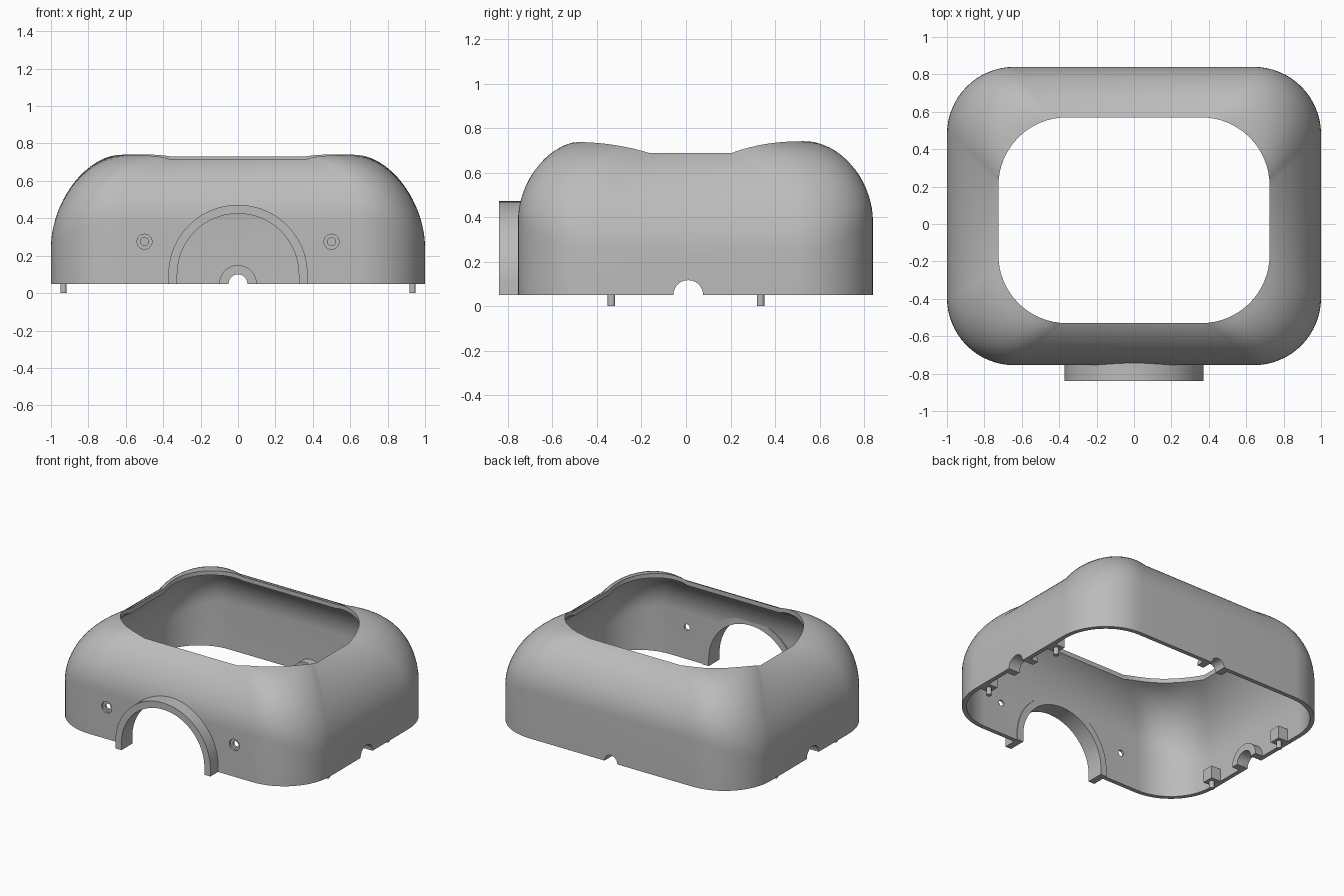
import bpy, bmesh, math
from mathutils import Matrix, Vector

if "Cube" in bpy.data.objects:
    bpy.data.objects.remove(bpy.data.objects["Cube"], do_unlink=True)

grey = bpy.data.materials.new("plain grey")
grey.use_nodes = True
grey.diffuse_color = (0.5, 0.5, 0.5, 1)
grey.node_tree.nodes["Principled BSDF"].inputs["Base Color"].default_value = (0.5, 0.5, 0.5, 1)

BASE, TOP, WALL = 0.05, 0.742, 0.03
BODY_Y = 0.0425          # centre of the outer outline
OPEN_Y = 0.02            # centre of the top opening
FRONT, BACK = -0.755, 0.84


def finish(name, bm):
    bmesh.ops.recalc_face_normals(bm, faces=bm.faces)
    mesh = bpy.data.meshes.new(name)
    bm.to_mesh(mesh)
    bm.free()
    mesh.materials.append(grey)
    obj = bpy.data.objects.new(name, mesh)
    bpy.context.collection.objects.link(obj)
    return obj


def smooth(obj):
    bpy.ops.object.select_all(action="DESELECT")
    obj.select_set(True)
    bpy.context.view_layer.objects.active = obj
    bpy.ops.object.shade_smooth_by_angle(angle=math.radians(32))


def outline(half_x, half_y, centre_y, radius, steps=16):
    """Rounded rectangle as (point, outward normal) pairs."""
    result = []
    for q, (sx, sy) in enumerate([(1, 1), (-1, 1), (-1, -1), (1, -1)]):
        centre = Vector((sx * (half_x - radius), centre_y + sy * (half_y - radius)))
        for i in range(steps + 1):
            a = (q + i / steps) * math.pi / 2
            n = Vector((math.cos(a), math.sin(a)))
            result.append((centre + n * radius, n))
    return result


def dome_section(p, q, n, inset, steps=16):
    """Wall and fillet from the base up to the opening edge."""
    radius = 0.5 * n.x ** 2 + 0.36 * n.y ** 2 - inset
    start = p - n * inset
    depth = (start - q).dot(n)
    sweep = math.acos(1 - depth / radius)
    points = [Vector((start.x, start.y, BASE))]
    for i in range(steps + 1):
        t = sweep * i / steps
        flat = start.lerp(q, radius * (1 - math.cos(t)) / depth)
        points.append(Vector((flat.x, flat.y, TOP - inset - radius + radius * math.sin(t))))
    return points


def build_shell():
    bm = bmesh.new()
    loops = []
    outer = outline(1, 0.7975, BODY_Y, 0.36)
    opening = outline(0.725, 0.55, OPEN_Y, 0.365)
    for (p, n), (q, _) in zip(outer, opening):
        section = dome_section(p, q, n, 0) + dome_section(p, q, n, WALL)[::-1]
        loops.append([bm.verts.new(v) for v in section])
    for a, b in zip(loops, loops[1:] + loops[:1]):
        for i in range(len(a)):
            j = (i + 1) % len(a)
            bm.faces.new((a[i], b[i], b[j], a[j]))
    return finish("shell", bm)


def cylinder(name, radius, start, end, sides=48):
    start, end = Vector(start), Vector(end)
    axis = end - start
    bm = bmesh.new()
    turn = axis.to_track_quat("Z", "Y").to_matrix().to_4x4()
    bmesh.ops.create_cone(bm, cap_ends=True, segments=sides, radius1=radius, radius2=radius,
                          depth=axis.length, matrix=Matrix.Translation((start + end) / 2) @ turn)
    return finish(name, bm)


def arch(name, inner, outer, centre_z, depth, location, turn=0, steps=40):
    """Half ring with straight feet, extruded along +y and turned about z."""
    def arc(r):
        pts = [(r * math.cos(math.pi * i / steps), centre_z + r * math.sin(math.pi * i / steps))
               for i in range(steps + 1)]
        if centre_z > BASE:
            pts = [(r, BASE)] + pts + [(-r, BASE)]
        return pts
    bm = bmesh.new()
    rows = [[[bm.verts.new((x, y, z)) for x, z in arc(r)] for r in (outer, inner)]
            for y in (0, depth)]
    (fo, fi), (bo, bi) = rows
    for a, b in ((fo, fi), (bo, bi), (fo, bo), (fi, bi)):
        for i in range(len(a) - 1):
            bm.faces.new((a[i], a[i + 1], b[i + 1], b[i]))
    for i in (0, -1):
        bm.faces.new((fo[i], fi[i], bi[i], bo[i]))
    bm.transform(Matrix.Translation(location) @ Matrix.Rotation(turn, 4, "Z"))
    return finish(name, bm)


def cut(target, cutter):
    mod = target.modifiers.new("cut", "BOOLEAN")
    mod.operation, mod.solver, mod.object = "DIFFERENCE", "EXACT", cutter
    bpy.context.view_layer.objects.active = target
    bpy.ops.object.modifier_apply(modifier=mod.name)
    bpy.data.objects.remove(cutter, do_unlink=True)


# Shell with its port, cable notches and screw holes
shell = build_shell()
NOTCH_Y = 0.01
cut(shell, cylinder("port_cutter", 0.35, (0, -0.9, 0.1), (0, -0.6, 0.1), 64))
cut(shell, cylinder("back_notch_cutter", 0.05, (0, 0.7, BASE), (0, 0.95, BASE)))
cut(shell, cylinder("side_notch_cutter", 0.067, (-1.1, NOTCH_Y, BASE), (1.1, NOTCH_Y, BASE)))
for x in (-0.5, 0.5):
    cut(shell, cylinder("counterbore_cutter", 0.04, (x, -0.8, 0.275), (x, FRONT + 0.014, 0.275), 32))
    cut(shell, cylinder("screw_hole_cutter", 0.022, (x, -0.8, 0.275), (x, -0.68, 0.275), 16))
parts = [shell]

# Front collar and inner bosses around the notches
parts.append(arch("front_collar", 0.325, 0.372, 0.1, 0.122, (0, -0.84, 0)))
parts.append(arch("back_boss", 0.05, 0.1, BASE, 0.06, (0, BACK - WALL + 0.002, 0), math.pi))
for side, name in ((1, "left"), (-1, "right")):
    inner_x = side * (1 - WALL + 0.002)
    parts.append(arch(name + "_boss", 0.067, 0.117, BASE, 0.06,
                      (inner_x, NOTCH_Y, 0), side * math.pi / 2))
    # Tabs with locating pegs
    for y, end in ((-0.335, "front"), (0.335, "back")):
        bm = bmesh.new()
        place = Matrix.Translation((side * 0.937, y, BASE + 0.045))
        bmesh.ops.create_cube(bm, size=1, matrix=place @ Matrix.Diagonal((0.08, 0.08, 0.09, 1)))
        parts.append(finish(f"{name}_{end}_tab", bm))
        parts.append(cylinder(f"{name}_{end}_peg", 0.017, (side * 0.933, y, 0),
                              (side * 0.933, y, BASE + 0.01), 20))

for part in parts:
    smooth(part)
